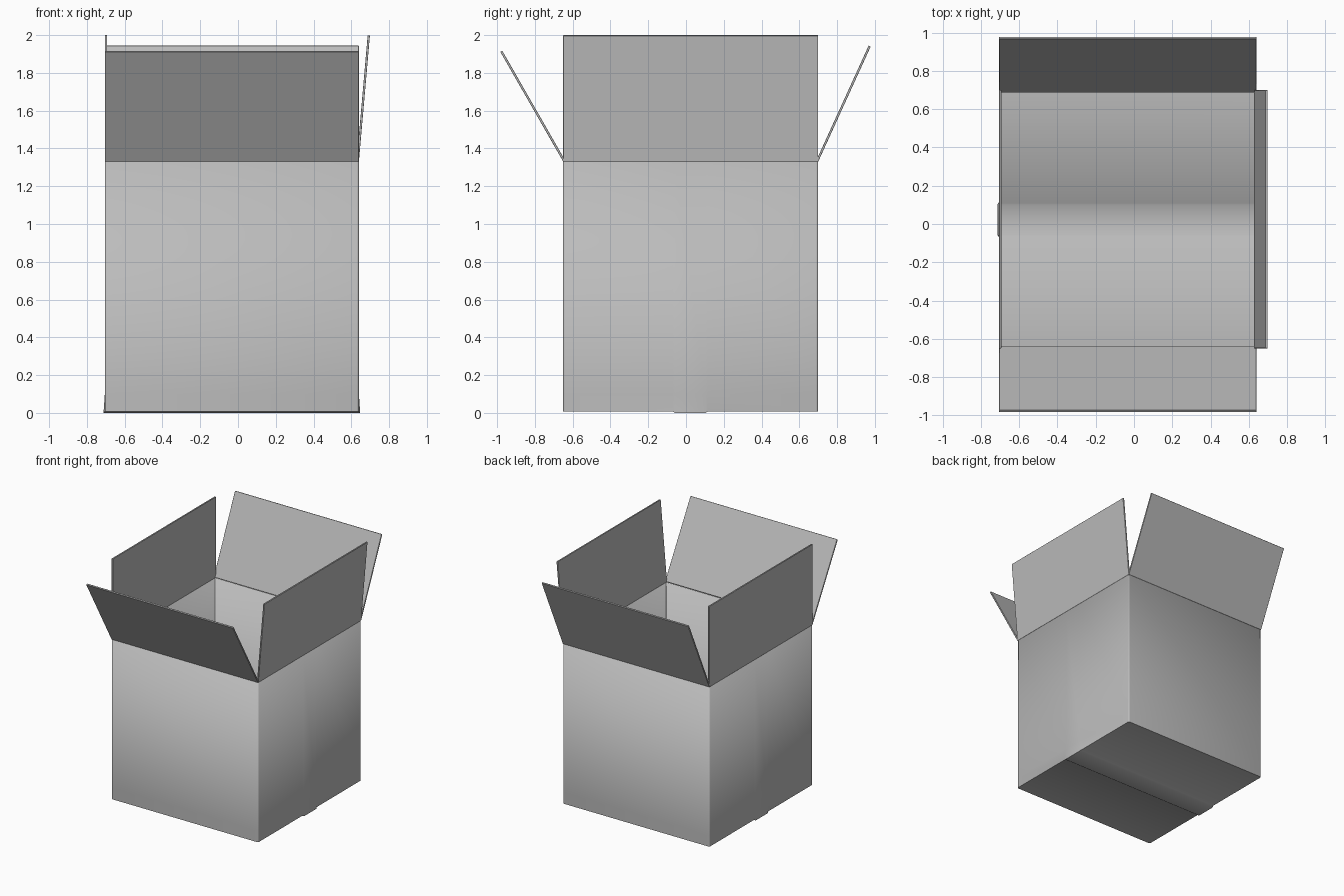
import bpy, bmesh, math
from mathutils import Vector, Matrix

cube = bpy.data.objects.get("Cube")
if cube:
    bpy.data.objects.remove(cube, do_unlink=True)

X0, X1, Y0, Y1 = -0.705, 0.64, -0.65, 0.70   # outer walls
FLOOR, FOLD = 0.007, 1.33
THICK, FLAP = 0.012, 0.67
TAPE0, TAPE1, STEP = -0.06, 0.105, 0.01

card = bpy.data.materials.new("grey_cardboard")
card.use_nodes = True
GREY = (0.5, 0.5, 0.5, 1)
card.diffuse_color = GREY
card.node_tree.nodes["Principled BSDF"].inputs["Base Color"].default_value = GREY


def box(bm, lo, hi):
    lo, hi = Vector(lo), Vector(hi)
    bmesh.ops.create_cube(bm, size=1, matrix=Matrix.Translation((lo + hi) / 2)
                          @ Matrix.Diagonal((*(hi - lo), 1)))


def finish(name, bm):
    bmesh.ops.recalc_face_normals(bm, faces=bm.faces)
    mesh = bpy.data.meshes.new(name)
    bm.to_mesh(mesh)
    bm.free()
    mesh.materials.append(card)
    ob = bpy.data.objects.new(name, mesh)
    bpy.context.collection.objects.link(ob)
    bpy.ops.object.select_all(action='DESELECT')
    ob.select_set(True)
    bpy.context.view_layer.objects.active = ob
    bpy.ops.object.shade_smooth_by_angle(angle=math.radians(40))
    return ob


# Box body: rounded upright corners, open top
bm = bmesh.new()
box(bm, (X0, Y0, FLOOR), (X1, Y1, FOLD))
upright = [e for e in bm.edges if abs(e.verts[0].co.z - e.verts[1].co.z) > 1]
bmesh.ops.bevel(bm, geom=upright, offset=0.012, segments=3, profile=0.5, affect='EDGES')
bm.normal_update()
bmesh.ops.delete(bm, geom=[f for f in bm.faces if f.normal.z > 0.9], context='FACES')

# Taped seam: cut a strip across the floor and press it slightly outwards
cuts = [((0, y, 0), (0, 1, 0)) for y in (TAPE0 - STEP, TAPE0, TAPE1, TAPE1 + STEP)]
cuts.append(((0, 0, 0.1), (0, 0, 1)))
for point, normal in cuts:
    bmesh.ops.bisect_plane(bm, geom=bm.verts[:] + bm.edges[:] + bm.faces[:],
                           plane_co=point, plane_no=normal)
for v in bm.verts:
    if TAPE0 - 0.001 < v.co.y < TAPE1 + 0.001 and v.co.z < 0.05:
        v.co.z = 0
        v.co.x += math.copysign(0.007, v.co.x)
body = finish("box_body", bm)
shell = body.modifiers.new("Wall thickness", 'SOLIDIFY')
shell.thickness = THICK
shell.offset = -1
shell.use_even_offset = True

# Flaps: built upright with the outer face on the hinge, then leaned outwards
MX, MY, W, D = (X0 + X1) / 2, (Y0 + Y1) / 2, X1 - X0, Y1 - Y0
flaps = {   # hinge x, hinge y, turn about z, width, lean
    "front_flap": (MX, Y0, 0, W, 29.8),
    "back_flap": (MX, Y1, 180, W, 24.5),
    "left_flap": (X1, MY, 90, D, 5),
    "right_flap": (X0, MY, -90, D, 0),
}
for name, (x, y, turn, width, lean) in flaps.items():
    bm = bmesh.new()
    box(bm, (-width / 2, 0, 0), (width / 2, THICK, FLAP))
    bmesh.ops.bevel(bm, geom=bm.edges[:], offset=0.0015, segments=1, affect='EDGES')
    place = (Matrix.Translation((x, y, FOLD)) @ Matrix.Rotation(math.radians(turn), 4, 'Z')
             @ Matrix.Rotation(math.radians(lean), 4, 'X'))
    bmesh.ops.transform(bm, matrix=place, verts=bm.verts)
    finish(name, bm)
